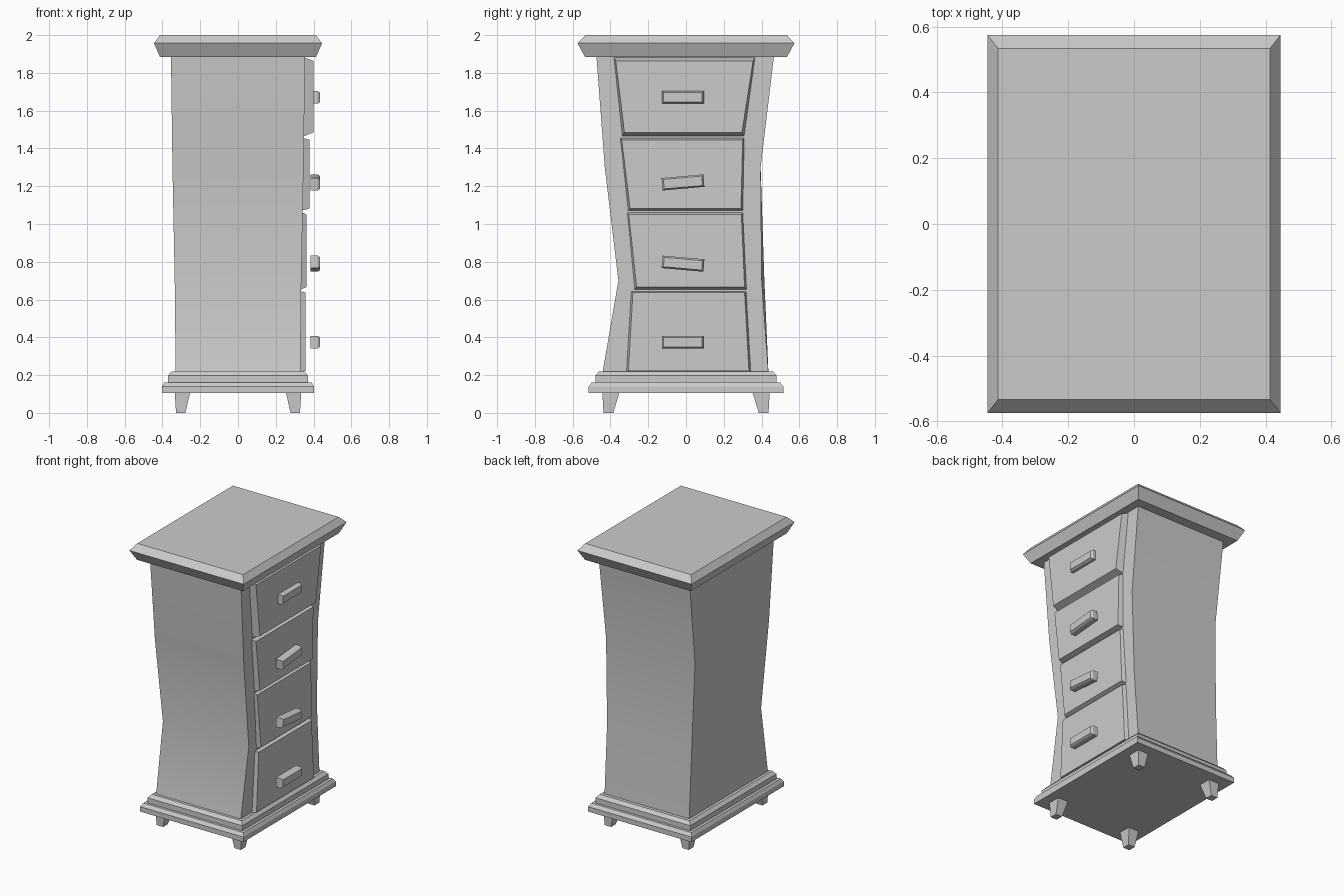
import bpy, bmesh
from math import radians
from mathutils import Matrix

if "Cube" in bpy.data.objects:
    bpy.data.objects.remove(bpy.data.objects["Cube"])


def loft(name, rings, smooth=False):
    """Skin a stack of equal-length rings and cap both ends."""
    bm = bmesh.new()
    loops = [[bm.verts.new(p) for p in ring] for ring in rings]
    n = len(loops[0])
    for a, b in zip(loops, loops[1:]):
        for i in range(n):
            j = (i + 1) % n
            bm.faces.new((a[i], a[j], b[j], b[i]))
    bm.faces.new(loops[0])
    bm.faces.new(loops[-1])
    bmesh.ops.recalc_face_normals(bm, faces=bm.faces[:])
    me = bpy.data.meshes.new(name)
    bm.to_mesh(me)
    bm.free()
    ob = bpy.data.objects.new(name, me)
    bpy.context.collection.objects.link(ob)
    if smooth:
        bpy.ops.object.select_all(action='DESELECT')
        ob.select_set(True)
        bpy.context.view_layer.objects.active = ob
        bpy.ops.object.shade_smooth_by_angle(angle=radians(30))
    return ob


def rect(x0, x1, y0, y1, z):
    return [(x0, y0, z), (x1, y0, z), (x1, y1, z), (x0, y1, z)]


def slab(name, levels):
    """Moulded slab from (half x, half y, z) levels."""
    return loft(name, [rect(-x, x, -y, y, z) for x, y, z in levels])


# Top board and two-step plinth
slab("top_board", [(.413, .535, 1.885), (.445, .574, 1.957), (.413, .533, 2.0)])
slab("plinth_lower", [(.402, .515, .105), (.402, .515, .14), (.39, .498, .162)])
slab("plinth_upper", [(.37, .48, .155), (.37, .48, .198), (.35, .46, .22)])

# Crooked carcass: z, half x, left y, right y at the front, right y at the back
body = [(.20, .33, -.444, .437, .437), (.70, .335, -.358, .401, .415),
        (1.30, .347, -.43, .395, .395), (1.90, .355, -.475, .467, .467)]
loft("carcass", [[(-x, l, z), (x, l, z), (x, r, z), (-x, rb, z)]
                 for z, x, l, r, rb in body], smooth=True)

# Drawers: (left y, right y, z) at bottom and top, base x, front x, inset
drawers = [
    ((-.317, .345, .215), (-.293, .322, .645), .325, .358, .008),
    ((-.273, .322, .652), (-.315, .305, 1.065), .33, .362, .014),
    ((-.308, .303, 1.07), (-.352, .312, 1.458), .335, .378, .012),
    ((-.338, .308, 1.463), (-.384, .367, 1.885), .345, .40, .022),
]
for i, ((l0, r0, z0), (l1, r1, z1), xb, xf, d) in enumerate(drawers):
    def outline(x, s, t):
        return [(x, l0 + s, z0 + t), (x, r0 - s, z0 + t),
                (x, r1 - s, z1 - t), (x, l1 + s, z1 - t)]
    loft(f"drawer_{i + 1}", [outline(xb - .03, 0, 0), outline(xb, 0, 0),
                             outline(xf, .012, d)])

# Handles, the middle two hung askew
for i, (z, tilt) in enumerate([(.375, 0), (.79, -5), (1.22, 5), (1.67, 0)]):
    ob = loft(f"handle_{i + 1}", [
        [(x, -a, -b), (x, a, -b), (x, a, b), (x, -a, b)]
        for x, a, b in [(.385, .111, .033), (.422, .111, .033), (.435, .102, .025)]])
    ob.data.transform(Matrix.Translation((0, -.016, z)) @ Matrix.Rotation(radians(tilt), 4, 'X'))

# Tapered feet, mirrored to all four corners
for sx, nx in ((-1, "left"), (1, "right")):
    for sy, ny in ((-1, "front"), (1, "back")):
        loft(f"foot_{ny}_{nx}", [
            [(sx * x, sy * y, z) for x, y, z in rect(*lim)]
            for lim in [(.278, .328, .385, .437, 0), (.253, .335, .352, .443, .11)]])
